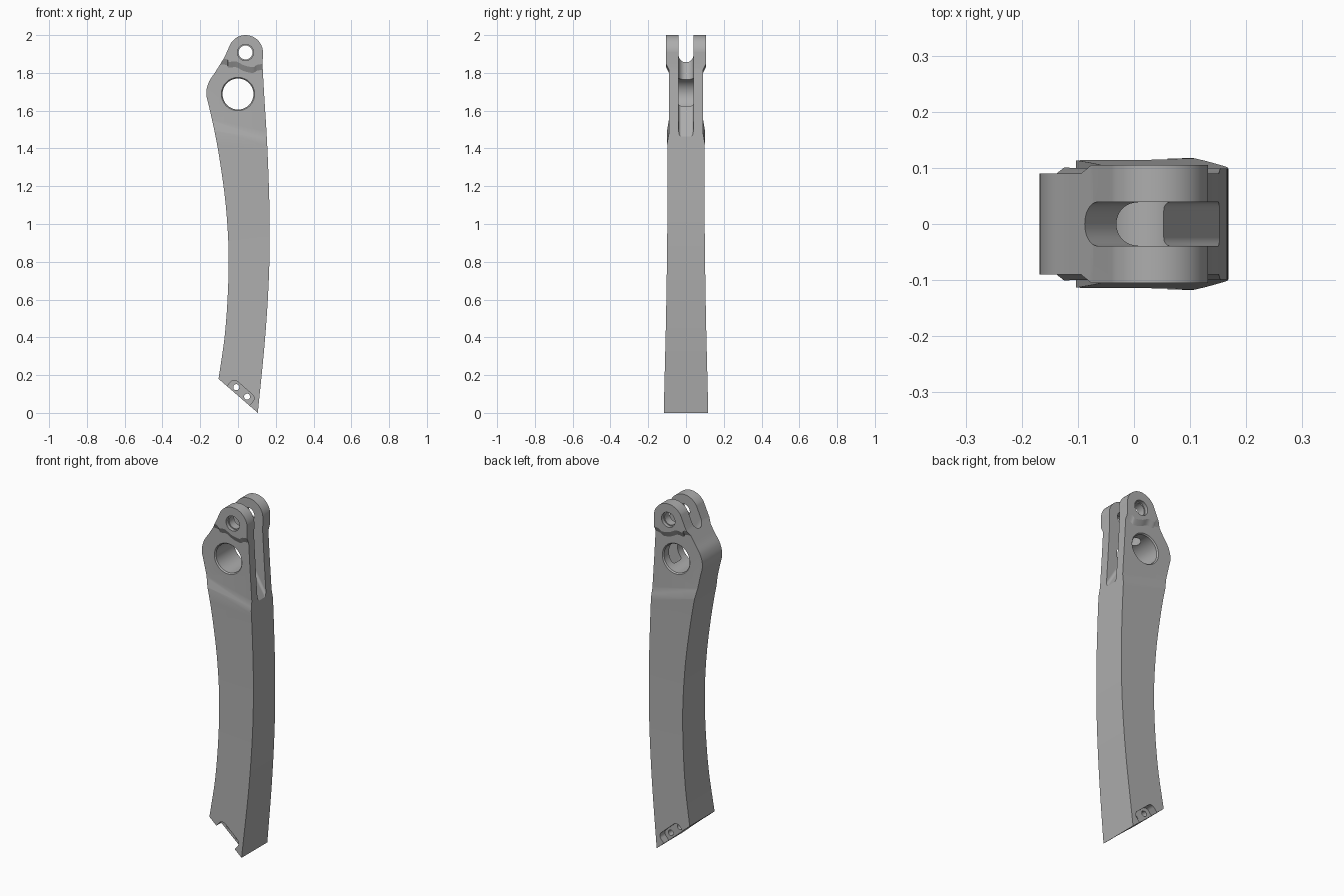
import bpy, bmesh
from math import sin, cos, pi
from mathutils import Vector

if "Cube" in bpy.data.objects:
    bpy.data.objects.remove(bpy.data.objects["Cube"])

metal = bpy.data.materials.new("satin_grey")
metal.use_nodes = True
GREY = (0.42, 0.42, 0.42, 1)
metal.diffuse_color = GREY
metal.node_tree.nodes["Principled BSDF"].inputs["Base Color"].default_value = GREY


def loft(name, loops):
    """Closed solid through a list of equal-length loops of 3D points."""
    bm = bmesh.new()
    rings = [[bm.verts.new(p) for p in loop] for loop in loops]
    n = len(rings[0])
    for a, b in zip(rings, rings[1:]):
        for i in range(n):
            j = (i + 1) % n
            bm.faces.new((a[i], a[j], b[j], b[i]))
    bm.faces.new(rings[0])
    bm.faces.new(rings[-1])
    bmesh.ops.recalc_face_normals(bm, faces=bm.faces)
    mesh = bpy.data.meshes.new(name)
    bm.to_mesh(mesh)
    bm.free()
    mesh.materials.append(metal)
    obj = bpy.data.objects.new(name, mesh)
    bpy.context.collection.objects.link(obj)
    return obj


def spline(points, steps=6):
    """Smooth curve through 2D points."""
    p = [Vector(q) for q in points]
    p = [2 * p[0] - p[1]] + p + [2 * p[-1] - p[-2]]
    out = []
    for a, b, c, d in zip(p, p[1:], p[2:], p[3:]):
        for k in range(steps):
            t = k / steps
            out.append(b + 0.5 * t * (c - a + t * (2 * a - 5 * b + 4 * c - d
                                                   + t * (3 * (b - c) + d - a))))
    return out + [p[-2]]


def rounded_rect(u0, u1, v0, v1, r, steps=8):
    corners = ((u1 - r, v1 - r), (u0 + r, v1 - r), (u0 + r, v0 + r), (u1 - r, v0 + r))
    return [(u + r * cos((q + k / steps) * pi / 2), v + r * sin((q + k / steps) * pi / 2))
            for q, (u, v) in enumerate(corners) for k in range(steps + 1)]


def turned(name, x, z, profile, sides=64):
    """Round solid along y, from (y, radius) steps."""
    return loft(name, [[(x + r * cos(2 * pi * k / sides), y, z + r * sin(2 * pi * k / sides))
                        for k in range(sides)] for y, r in profile])


def combine(body, tool, operation="DIFFERENCE"):
    mod = body.modifiers.new("cut", "BOOLEAN")
    mod.operation, mod.solver, mod.object = operation, "EXACT", tool
    bpy.context.view_layer.objects.active = body
    bpy.ops.object.modifier_apply(modifier=mod.name)
    bpy.data.objects.remove(tool)


# Arm outline: concave edge, bulge, round lobe, convex edge
EYE = (0.04, 1.908)
concave_edge = spline([(-0.103, 0.18), (-0.07, 0.41), (-0.053, 0.65), (-0.05, 0.865),
                       (-0.063, 1.08), (-0.085, 1.26), (-0.116, 1.45), (-0.153, 1.62),
                       (-0.168, 1.69), (-0.155, 1.75), (-0.12, 1.805), (-0.073, 1.88)])
lobe = [(EYE[0] + 0.092 * cos(a * pi / 180), EYE[1] + 0.092 * sin(a * pi / 180))
        for a in range(150, -1, -6)]
convex_edge = spline([(0.13, 1.835), (0.14, 1.66), (0.153, 1.45), (0.163, 1.21),
                      (0.168, 0.97), (0.163, 0.705), (0.143, 0.39), (0.105, 0)])
outline = concave_edge + lobe + convex_edge
arm = loft("crank_arm", [[(x, y, z) for x, z in outline] for y in (-0.2, 0.2)])

# Thickness along the height, wider at the foot and the lobe
half = spline([(0.118, -0.1), (0.1175, 0), (0.113, 0.2), (0.108, 0.4), (0.104, 0.6),
               (0.101, 0.8), (0.099, 1.0), (0.099, 1.4), (0.105, 1.75), (0.105, 2.1)], 4)
section = [(y, z) for y, z in half] + [(-y, z) for y, z in reversed(half)]
combine(arm, loft("thickness", [[(x, y, z) for y, z in section] for x in (-0.4, 0.4)]),
        "INTERSECT")

# Thinned web between the shaft and the raised lobe faces
boss_edge = spline([(-0.3, 1.85), (-0.08, 1.845), (-0.05, 1.828), (-0.01, 1.83), (0.03, 1.81),
                    (0.08, 1.8), (0.12, 1.815), (0.3, 1.82)], 5)
for side in (-1, 1):
    loops = []
    for y, up, down in ((0.09, 0, 0), (0.12, 0.06, 0.165)):
        loops.append([(x, side * y, z + up) for x, z in boss_edge]
                     + [(x, side * y, 1.52 - 0.25 * x - down) for x in (0.3, -0.3)])
    combine(arm, loft("web_relief", loops))

# Slanted slot that splits the head into a fork
along, out = Vector((0.521, 0, -0.854)), Vector((0.854, 0, 0.521))
start = Vector((0.035, 0, 1.655))
slot = [[start + s * along + v * out + Vector((0, u, 0))
         for u, v in rounded_rect(-0.039, 0.039, 0, 0.6, r)]
        for s, r in ((-0.6, 0.0385), (-0.02, 0.0385), (0.02, 0.015), (0.6, 0.015))]
combine(arm, loft("fork_slot", slot))


# Main bore with chamfered rims, and the stepped lobe hole
def mirrored(profile):
    return [(-y, r) for y, r in reversed(profile)] + profile


combine(arm, turned("main_bore", 0, 1.688,
                    mirrored([(0.083, 0.082), (0.09, 0.088), (0.2, 0.088)])))
combine(arm, turned("lobe_hole", *EYE,
                    mirrored([(0.085, 0.037), (0.0851, 0.043), (0.2, 0.043)]), 48))

# Side recesses and pin holes at the slanted foot
foot, run, rise = Vector((0.001, 0, 0.09)), Vector((0.751, 0, -0.66)), Vector((0.66, 0, 0.751))
for side in (-1, 1):
    loops = [[foot + u * run + v * rise + Vector((0, side * y, 0))
              for u, v in rounded_rect(-0.078, 0.078, -0.1, 0.055, 0.025)]
             for y in (0.07, 0.2)]
    combine(arm, loft("foot_recess", loops))
for u in (-0.038, 0.038):
    p = foot + u * run + 0.028 * rise
    combine(arm, turned("pin_hole", p.x, p.z, [(-0.2, 0.016), (0.2, 0.016)], 24))

# Smooth curved walls, crisp edges
bpy.ops.object.select_all(action="DESELECT")
arm.select_set(True)
bpy.context.view_layer.objects.active = arm
bpy.ops.object.shade_smooth_by_angle(angle=0.44)
normals = arm.modifiers.new("weighted_normals", "WEIGHTED_NORMAL")
normals.keep_sharp = True
